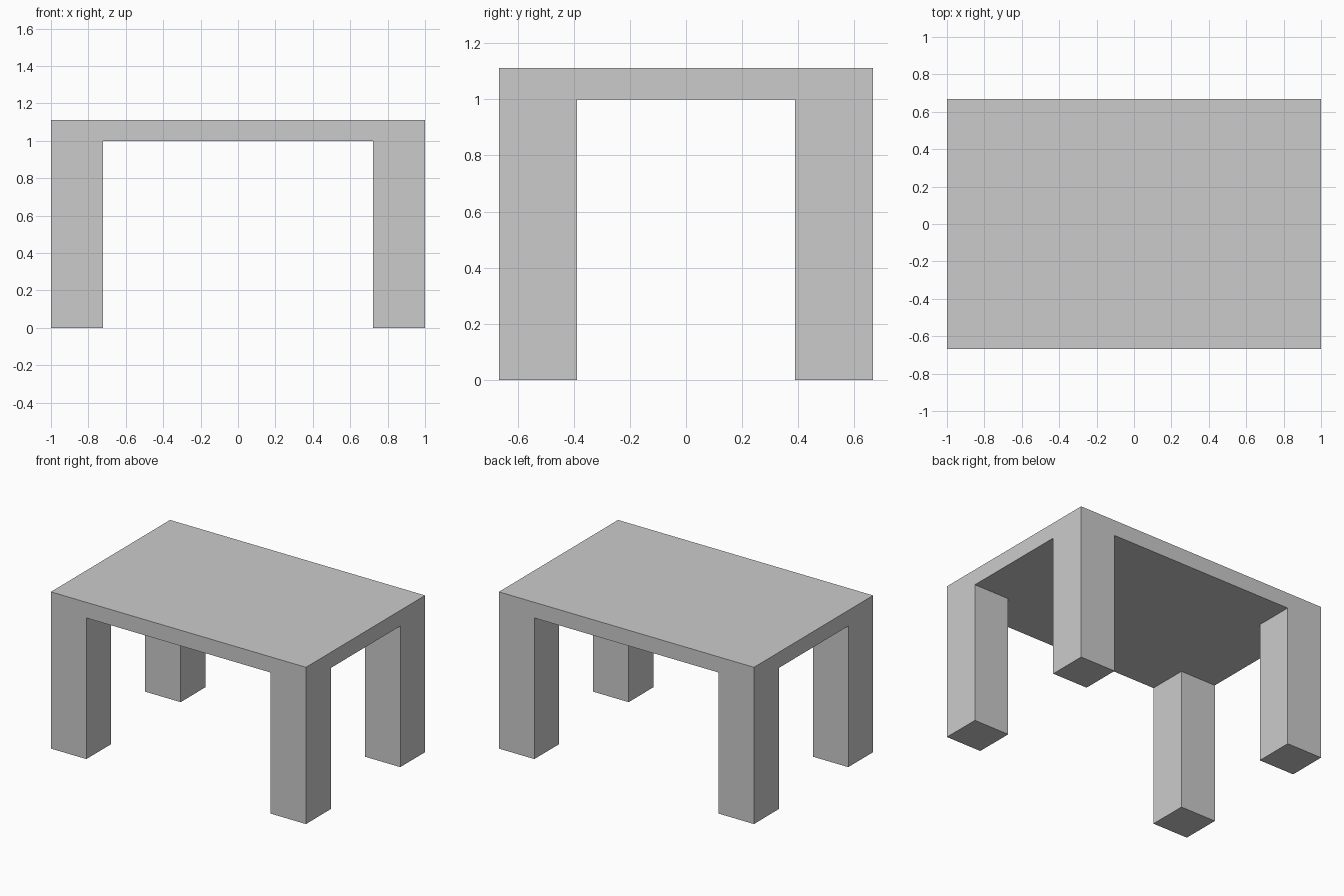
import bpy
import bmesh
from mathutils import Matrix, Vector

if "Cube" in bpy.data.objects:
    bpy.data.objects.remove(bpy.data.objects["Cube"])

HALF_X, HALF_Y = 1.0, 0.667
LEG_HEIGHT, HEIGHT = 1.0, 1.111
LEG = 0.278
inner_x, inner_y = HALF_X - LEG, HALF_Y - LEG

# Table top slab
bm = bmesh.new()
thick = HEIGHT - LEG_HEIGHT
bmesh.ops.create_cube(
    bm, size=1,
    matrix=Matrix.Translation((0, 0, LEG_HEIGHT + thick / 2))
    @ Matrix.Diagonal((2 * HALF_X, 2 * HALF_Y, thick, 1)))

# Cut lines marking the leg corners
for axis, inner in ((Vector((1, 0, 0)), inner_x), (Vector((0, 1, 0)), inner_y)):
    for side in (-1, 1):
        bmesh.ops.bisect_plane(
            bm, geom=bm.verts[:] + bm.edges[:] + bm.faces[:],
            plane_co=axis * inner * side, plane_no=axis)

# Square legs pulled down from the four underside corners
bm.normal_update()
corners = []
for f in bm.faces:
    c = f.calc_center_median()
    if f.normal.z < -0.9 and abs(c.x) > inner_x and abs(c.y) > inner_y:
        corners.append(f)
feet = bmesh.ops.extrude_discrete_faces(bm, faces=corners)["faces"]
for f in feet:
    for v in f.verts:
        v.co.z = 0

# Weld the legs to the slab so table and legs form one block
bmesh.ops.remove_doubles(bm, verts=bm.verts[:], dist=1e-5)
bmesh.ops.recalc_face_normals(bm, faces=bm.faces[:])

mesh = bpy.data.meshes.new("table")
bm.to_mesh(mesh)
bm.free()
table = bpy.data.objects.new("table", mesh)
bpy.context.collection.objects.link(table)
